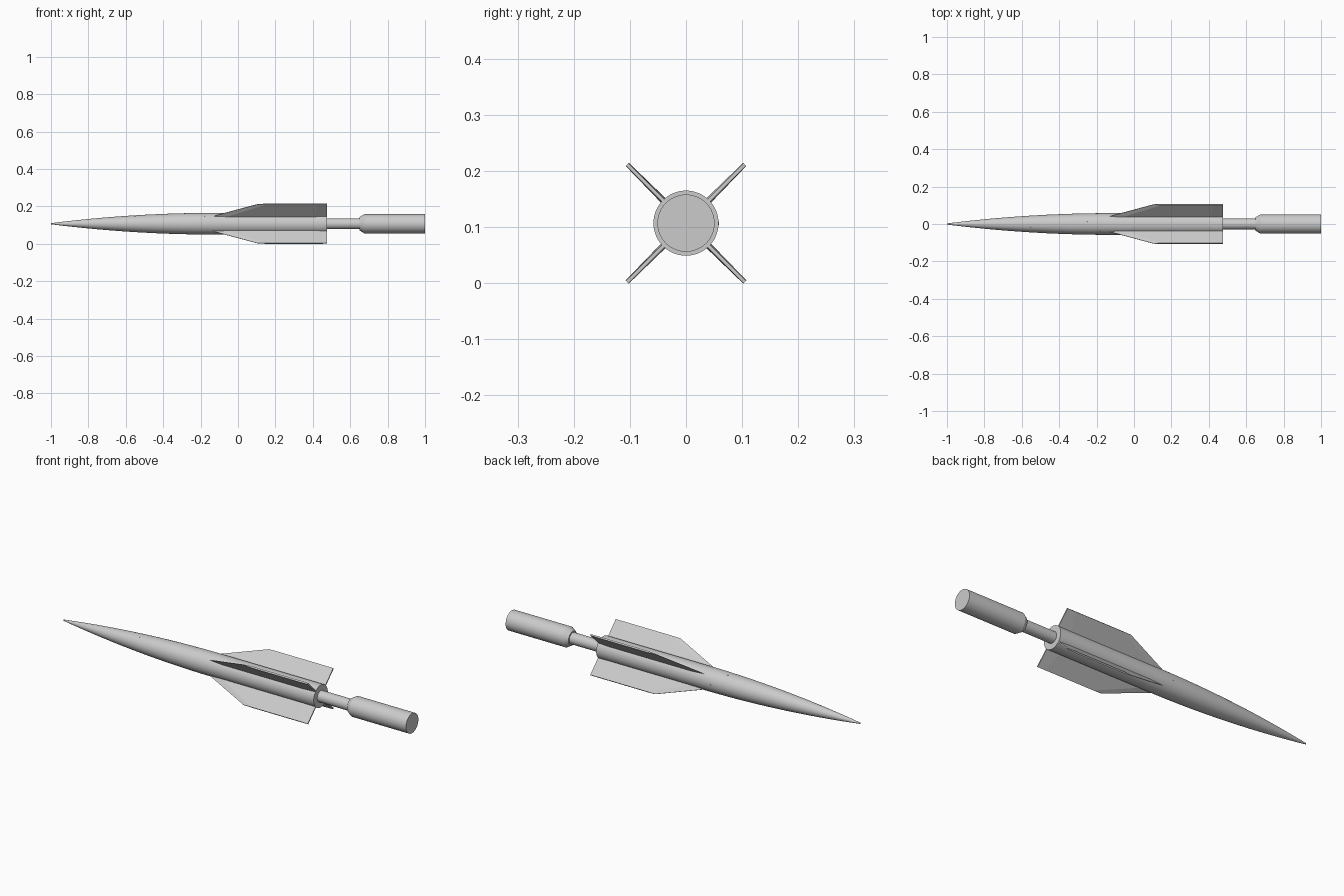
import bpy, bmesh, math
from mathutils import Matrix, Vector

if "Cube" in bpy.data.objects:
    bpy.data.objects.remove(bpy.data.objects["Cube"], do_unlink=True)

AXIS_Z = 0.107      # height of the long axis
BODY_R = 0.058
NOSE_LEN = 0.88

grey = bpy.data.materials.new("light_grey")
grey.use_nodes = True
color = (0.6, 0.6, 0.6, 1)
grey.diffuse_color = color
grey.node_tree.nodes["Principled BSDF"].inputs["Base Color"].default_value = color


def finish(name, bm, smooth):
    bmesh.ops.recalc_face_normals(bm, faces=bm.faces)
    mesh = bpy.data.meshes.new(name)
    bm.to_mesh(mesh)
    bm.free()
    mesh.materials.append(grey)
    obj = bpy.data.objects.new(name, mesh)
    obj.location.z = AXIS_Z
    bpy.context.collection.objects.link(obj)
    if smooth:
        bpy.ops.object.select_all(action='DESELECT')
        obj.select_set(True)
        bpy.context.view_layer.objects.active = obj
        bpy.ops.object.shade_smooth_by_angle(angle=math.radians(25))
    return obj


def lathe(name, profile, segments=64):
    """Spin (x, radius) points round the long axis and close both ends."""
    bm = bmesh.new()
    rings = []
    for x, r in profile:
        angles = [math.tau * i / segments for i in range(segments)]
        rings.append([bm.verts.new((x, r * math.cos(a), r * math.sin(a))) for a in angles])
    for a, b in zip(rings, rings[1:]):
        for i in range(segments):
            j = (i + 1) % segments
            bm.faces.new((a[i], a[j], b[j], b[i]))
    bm.faces.new(rings[0])
    bm.faces.new(rings[-1])
    return finish(name, bm, True)


def nose_radius(x):
    t = min((x + 1) / NOSE_LEN, 1)
    return 0.003 + (BODY_R - 0.003) * (1 - (1 - t) ** 2)


# Pointed body with a straight tail section
steps = 28
body = [(-1 + NOSE_LEN * i / steps, nose_radius(-1 + NOSE_LEN * i / steps))
        for i in range(steps + 1)]
lathe("body", body + [(0.475, BODY_R)])

# Narrow neck and rear motor
lathe("neck", [(0.46, 0.029), (0.66, 0.029)])
lathe("motor", [(0.65, 0.036), (0.675, 0.051), (1.0, 0.051)])


def fin(name, angle):
    """Swept fin, thickest mid-chord and thinner towards its edges."""
    bm = bmesh.new()
    # each section: radius, half thickness, leading, shoulder, aft shoulder, trailing
    sections = [(0.04, 0.006, -0.18, -0.1, 0.4, 0.475),
                (0.148, 0.004, 0.105, 0.15, 0.43, 0.475)]
    loops = []
    for r, half, lead, fore, aft, trail in sections:
        edge = 0.001
        outline = [(lead, edge), (fore, half), (aft, half), (trail, 0.003)]
        pts = outline + [(x, -y) for x, y in reversed(outline)]
        loops.append([bm.verts.new((x, y, r)) for x, y in pts])
    a, b = loops
    for i in range(len(a)):
        j = (i + 1) % len(a)
        bm.faces.new((a[i], a[j], b[j], b[i]))
    bm.faces.new(a)
    bm.faces.new(b)
    bm.transform(Matrix.Rotation(angle, 4, 'X'))
    finish(name, bm, False)


for i, place in enumerate(("upper_front", "lower_front", "lower_back", "upper_back")):
    fin(place + "_fin", math.pi / 4 + i * math.pi / 2)

# Tiny studs on the skin
studs = [(-0.25, 75), (-0.55, 115), (-0.18, 135), (-0.18, 0), (-0.4, 270)]
for x, degrees in studs:
    a = math.radians(degrees)
    radial = Vector((0, math.cos(a), math.sin(a)))
    bm = bmesh.new()
    bmesh.ops.create_cone(bm, cap_ends=True, segments=12, radius1=0.003,
                          radius2=0.003, depth=0.004)
    turn = radial.to_track_quat('Z', 'Y').to_matrix().to_4x4()
    shift = Vector((x, 0, 0)) + radial * (nose_radius(x) - 0.001)
    bm.transform(Matrix.Translation(shift) @ turn)
    finish("skin_stud", bm, True)
